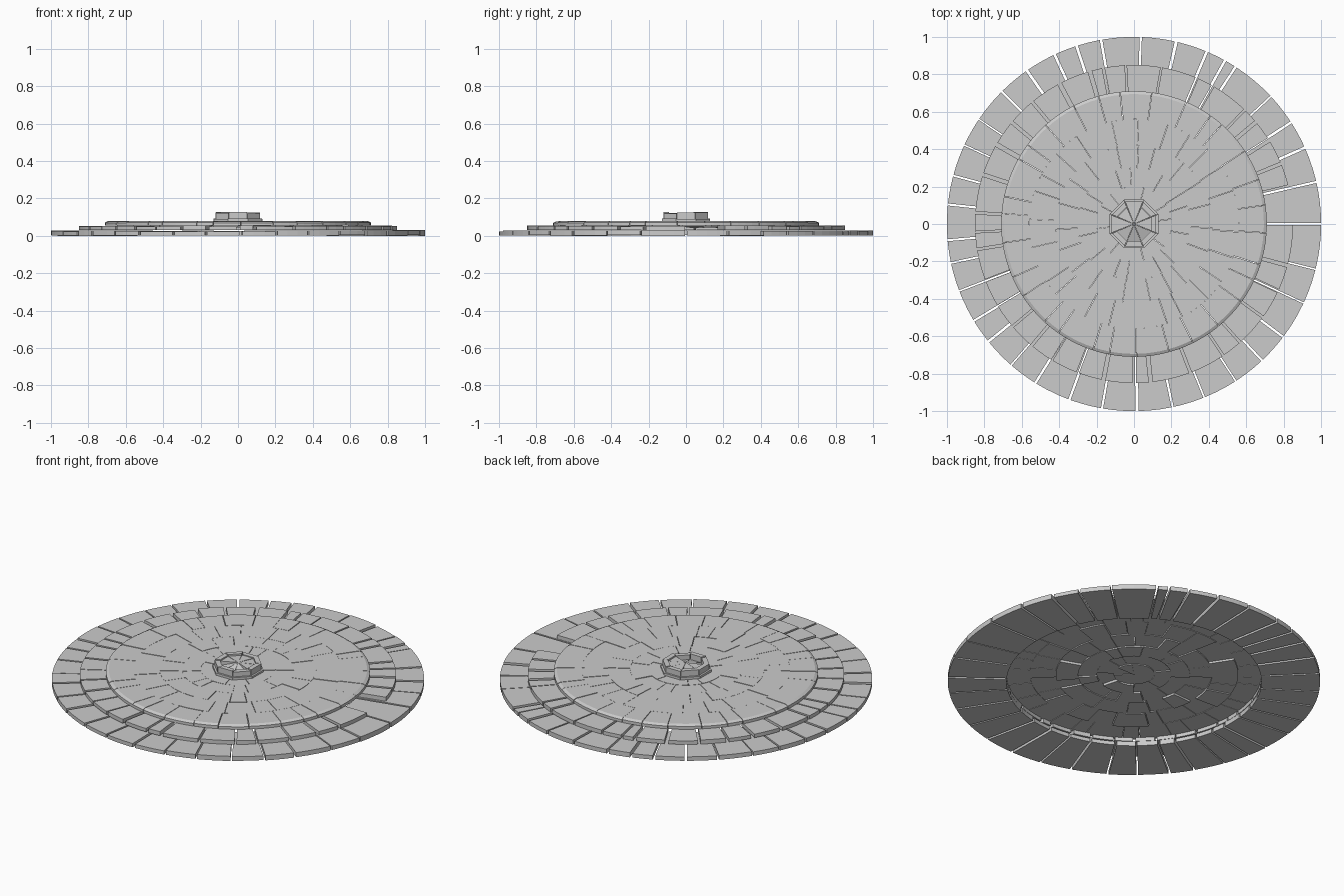
import bpy, bmesh, math, random
from mathutils import Vector

random.seed(4)
if "Cube" in bpy.data.objects:
    bpy.data.objects.remove(bpy.data.objects["Cube"])

stone = bpy.data.materials.new("pale_grey_stone")
stone.use_nodes = True
stone.diffuse_color = (0.6, 0.6, 0.6, 1)
stone.node_tree.nodes["Principled BSDF"].inputs["Base Color"].default_value = (0.6, 0.6, 0.6, 1)


def add_block(bm, a0, a1, r0, r1, z0, z1, gap, chamfer=0.0, steps=None, tilt=0.0):
    """One curved paving block with parallel-sided joints; tilt lowers its outer edge."""
    steps = steps or max(2, round((a1 - a0) / math.radians(3.5)))

    def arc(r, z):
        off = min(gap / 2 / max(r, 0.01), (a1 - a0) * 0.45)
        angles = [a0 + off + (a1 - a0 - 2 * off) * i / steps for i in range(steps + 1)]
        return [bm.verts.new((r * math.cos(a), r * math.sin(a), z)) for a in angles]

    loops = [arc(r0, z0), arc(r1, z0), arc(r1, z1 - chamfer - tilt)]
    if chamfer:
        loops.append(arc(r1 - chamfer * 2, z1 - tilt))
    loops.append(arc(r0, z1))
    n = len(loops)
    for k in range(n):
        p, q = loops[k], loops[(k + 1) % n]
        for i in range(steps):
            bm.faces.new((p[i], q[i], q[i + 1], p[i + 1]))
    bm.faces.new([l[0] for l in loops])
    bm.faces.new([l[-1] for l in loops])


def finish(name, bm):
    bmesh.ops.recalc_face_normals(bm, faces=bm.faces)
    mesh = bpy.data.meshes.new(name)
    bm.to_mesh(mesh)
    bm.free()
    mesh.materials.append(stone)
    obj = bpy.data.objects.new(name, mesh)
    bpy.context.collection.objects.link(obj)


def course(name, joints, r0, r1, z0, z1, gaps, drop=0.0, lift=0.0, chamfer=0.0, missing=(), steps=None):
    """A ring of blocks between the given joint angles in degrees."""
    bm = bmesh.new()
    for i, a in enumerate(joints):
        if i in missing:
            continue
        b = joints[i + 1] if i + 1 < len(joints) else joints[0] + 360
        add_block(bm, math.radians(a), math.radians(b), r0, r1,
                  z0 + random.uniform(0, lift), z1 - random.uniform(0, drop),
                  random.uniform(*gaps), chamfer, steps)
    finish(name, bm)


def random_joints(count):
    """Uneven joint angles around the circle."""
    step = 360 / count
    start = random.uniform(0, step)
    return [start + step * (i + random.uniform(-0.28, 0.28)) for i in range(count)]


# Lowest step, running under the middle step
course("lower_step",
       [0, 13, 24, 33, 43, 57, 61, 67, 77, 88, 100, 108, 115, 125, 135, 146, 155, 165, 174,
        185, 192, 201, 211, 219, 229, 238, 250, 260, 271, 282, 292, 303, 313, 323, 335, 346],
       0.685, 1.0, 0.0, 0.03, (0.006, 0.02), drop=0.007, lift=0.003)

# Middle step, with one block lost
course("middle_step",
       [0, 14, 22, 32, 40, 46, 60, 67, 80, 93, 101, 106, 118, 130, 140, 150, 162, 176, 183,
        189, 201, 211, 220, 230, 239, 249, 259, 270, 276, 291, 304, 312, 324, 335, 345],
       0.685, 0.85, 0.03, 0.055, (0.006, 0.025), drop=0.005, missing=(0,))

# Rim and paving rings of the platform
course("platform_rim", random_joints(30), 0.56, 0.71, 0.054, 0.08, (0.001, 0.004),
       drop=0.003, chamfer=0.008)
rings = [(0.42, 0.56, 24), (0.30, 0.42, 19), (0.20, 0.30, 14), (0.11, 0.20, 9)]
for i, (inner, outer, count) in enumerate(rings):
    course(f"paving_ring_{i + 1}", random_joints(count), inner, outer, 0.042, 0.08,
           (0.001, 0.003), drop=0.003, lift=0.016)
course("paving_centre", range(0, 360, 45), 0.002, 0.11, 0.045, 0.079, (0.0, 0.001), lift=0.008)

# Octagonal pedestal: a broad foot and a raised kerb
octagon = [22.5 + 45 * i for i in range(8)]
course("pedestal_foot", octagon, 0.002, 0.14, 0.078, 0.093, (0.0, 0.002), drop=0.004, steps=1)
course("pedestal_kerb", octagon, 0.098, 0.128, 0.09, 0.128, (0.002, 0.004), drop=0.008, steps=1)

# Wedge stones inside the kerb, the front ones sunken and sloping outward
bm = bmesh.new()
for i, a in enumerate(octagon):
    sunken = i in (4, 5, 6)
    add_block(bm, math.radians(a), math.radians(a + 45), 0.002, 0.097, 0.088, 0.12,
              0.003, steps=1, tilt=0.027 if sunken else random.uniform(0, 0.004))
finish("pedestal_wedges", bm)
